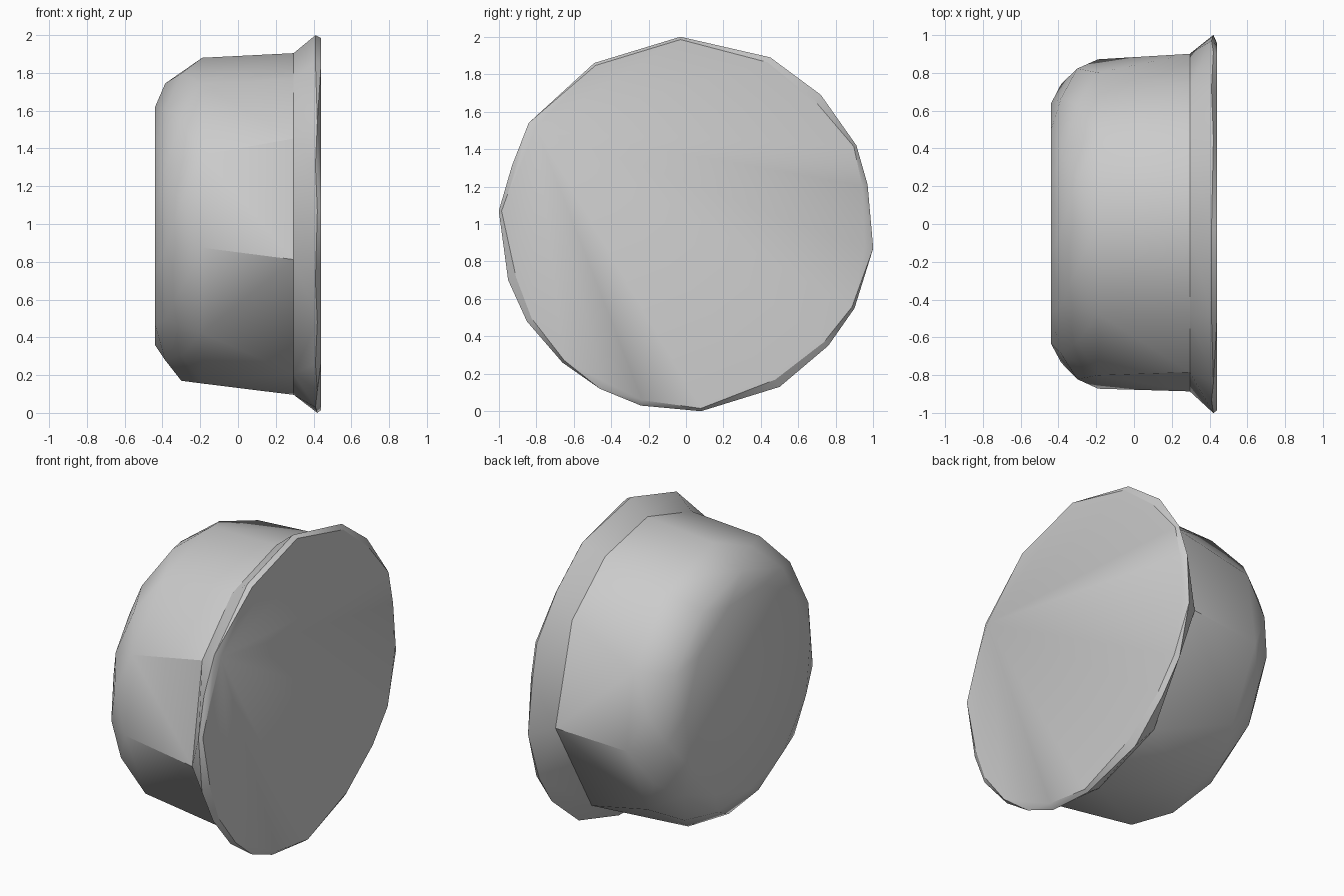
import bpy, bmesh, math

cube = bpy.data.objects.get("Cube")
if cube:
    bpy.data.objects.remove(cube)

grey = bpy.data.materials.new("plain_grey")
grey.use_nodes = True
grey.diffuse_color = (0.6, 0.6, 0.6, 1)
grey.node_tree.nodes["Principled BSDF"].inputs["Base Color"].default_value = (0.6, 0.6, 0.6, 1)


def ring(x, radius, angles):
    """Points of a faceted ring around the x axis, angles measured from +y."""
    return [(x, radius * math.cos(math.radians(a)), 1 + radius * math.sin(math.radians(a)))
            for a in angles]


def even(count, phase):
    return [phase + 360 * i / count for i in range(count)]


def hull(name, points, seam_x):
    """Faceted convex shell, left open at the seam plane."""
    bm = bmesh.new()
    for p in points:
        bm.verts.new(p)
    result = bmesh.ops.convex_hull(bm, input=bm.verts)
    loose = [v for v in bm.verts if not v.link_faces]
    bmesh.ops.delete(bm, geom=loose, context='VERTS')
    bmesh.ops.recalc_face_normals(bm, faces=bm.faces)
    inner = [f for f in bm.faces if all(abs(v.co.x - seam_x) < 1e-4 for v in f.verts)]
    bmesh.ops.delete(bm, geom=inner, context='FACES')
    mesh = bpy.data.meshes.new(name)
    bm.to_mesh(mesh)
    bm.free()
    mesh.materials.append(grey)
    obj = bpy.data.objects.new(name, mesh)
    bpy.context.collection.objects.link(obj)
    bpy.ops.object.select_all(action='DESELECT')
    obj.select_set(True)
    bpy.context.view_layer.objects.active = obj
    bpy.ops.object.shade_smooth_by_angle(angle=math.radians(32))
    return obj


# Uneven seam where the drum meets the flange
SEAM = 0.295
seam = ring(SEAM, 0.905, [-6, 36, 64, 92, 122, 150, 192, 241, 272, 306])

# Drum with a rounded shoulder and flat end
drum = seam + ring(-0.19, 0.88, even(11, 90)) + ring(-0.3, 0.83, even(11, 106))
drum += ring(-0.385, 0.745, even(11, 92)) + ring(-0.44, 0.64, even(11, 105))
hull("drum_body", drum, SEAM)

# Flared flange outline, with a flat face set just in front of its edge
outline = [(-0.03, 2.0), (0.45, 1.89), (0.72, 1.69), (0.91, 1.42), (0.97, 1.21),
           (1.0, 0.87), (0.9, 0.55), (0.76, 0.35), (0.5, 0.13), (0.08, 0.0),
           (-0.24, 0.03), (-0.46, 0.12), (-0.66, 0.26), (-0.85, 0.48), (-0.95, 0.7),
           (-1.0, 1.07), (-0.93, 1.31), (-0.84, 1.54), (-0.49, 1.86)]
flange = list(seam)
for i, (y, z) in enumerate(outline):
    flange.append((0.41 + 0.01 * (i % 2), y, z))
    s = 0.985 - 0.015 * (i % 3)
    flange.append((0.44, y * s, 1 + (z - 1) * s))
hull("flange_face", flange, SEAM)
